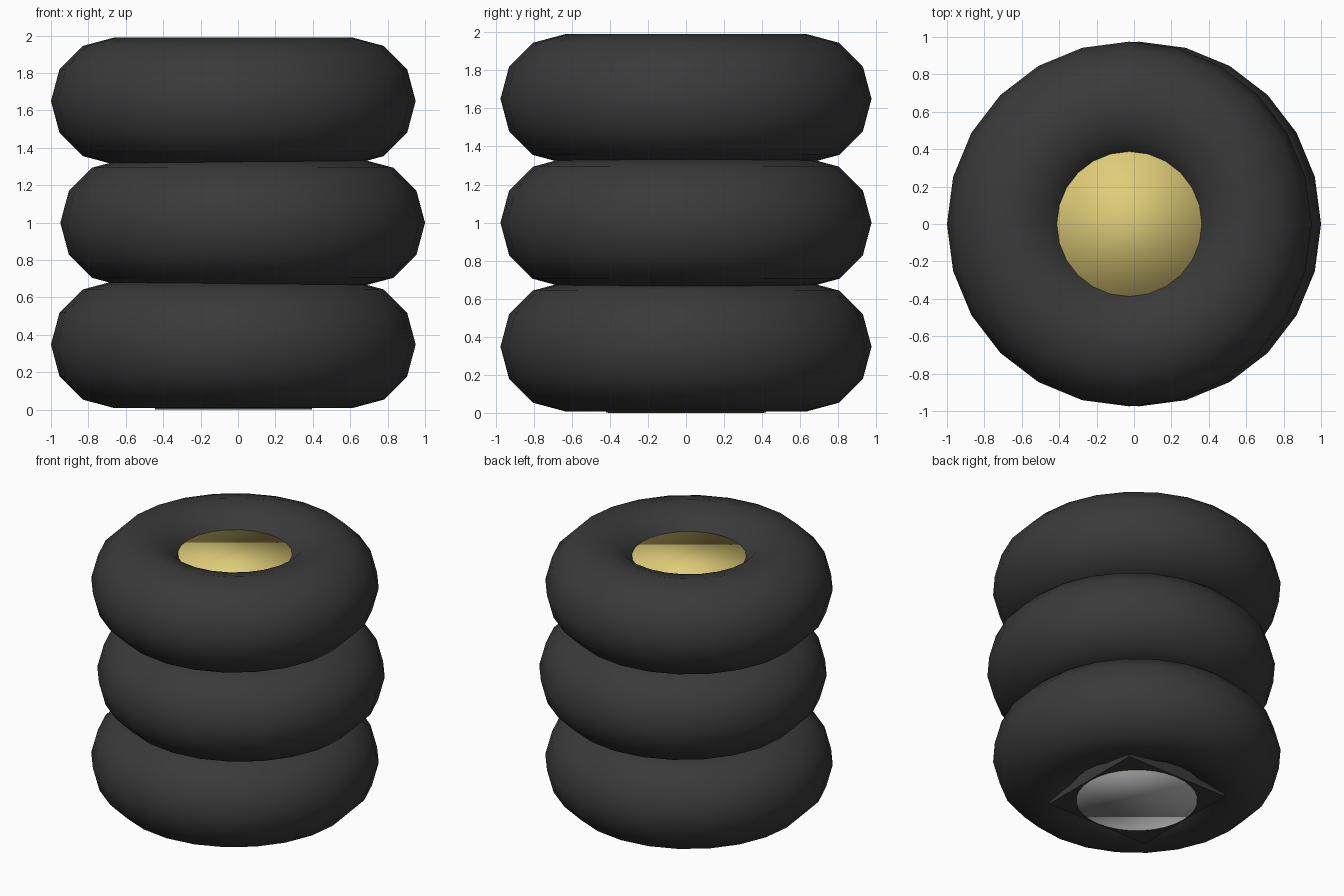
import bpy

if "Cube" in bpy.data.objects:
    bpy.data.objects.remove(bpy.data.objects["Cube"])


def material(name, rgb):
    m = bpy.data.materials.new(name)
    m.diffuse_color = (*rgb, 1.0)
    m.use_nodes = True
    m.node_tree.nodes["Principled BSDF"].inputs["Base Color"].default_value = m.diffuse_color
    return m


rubber = material("dark_rubber", (0.042, 0.042, 0.042))
sand = material("sand_yellow", (0.74, 0.61, 0.19))
grey = material("light_grey", (0.47, 0.47, 0.48))

# Three stacked tyres, the middle one shifted sideways
for name, x, z in (("bottom_tyre", -0.025, 0.348),
                   ("middle_tyre", 0.025, 0.999),
                   ("top_tyre", -0.025, 1.65)):
    bpy.ops.mesh.primitive_torus_add(location=(x, 0, z), major_segments=24,
                                     minor_segments=12, major_radius=0.635,
                                     minor_radius=0.34)
    tyre = bpy.context.object
    tyre.name = name
    tyre.data.materials.append(rubber)
    bpy.ops.object.shade_smooth()

# Smooth filling column: yellow, with a grey underside
TOP = 1.867
bpy.ops.mesh.primitive_cylinder_add(vertices=32, radius=0.41, depth=TOP,
                                    location=(-0.025, 0, TOP / 2))
core = bpy.context.object
core.name = "sand_filling"
core.data.materials.append(sand)
core.data.materials.append(grey)
for face in core.data.polygons:
    face.material_index = 1 if face.normal.z < -0.9 else 0
bpy.ops.object.shade_smooth()

# Square base block under the bottom tyre
bpy.ops.mesh.primitive_cube_add(size=1, location=(-0.025, 0, 0.062))
base = bpy.context.object
base.name = "base_block"
base.scale = (0.84, 0.84, 0.12)
base.data.materials.append(rubber)
